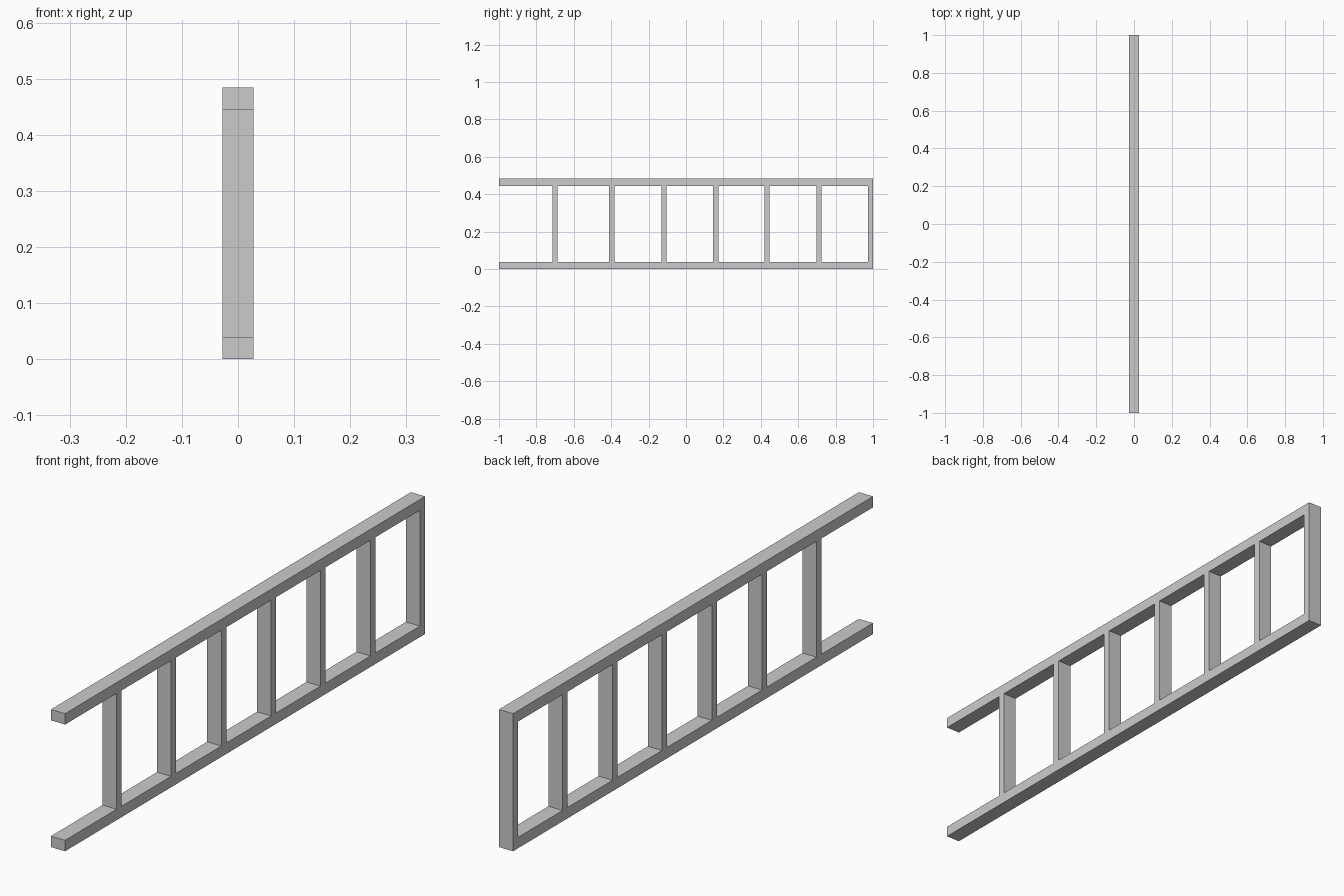
import bpy

if "Cube" in bpy.data.objects:
    bpy.data.objects.remove(bpy.data.objects["Cube"])

WIDTH = 0.055          # depth of the ladder along x
HEIGHT = 0.484         # overall height
RAIL = 0.0385          # rail thickness
RUNG = 0.028           # rung thickness


def box(name, y0, y1, z0, z1):
    bpy.ops.mesh.primitive_cube_add(size=1, location=(0, (y0 + y1) / 2, (z0 + z1) / 2))
    ob = bpy.context.object
    ob.name = name
    ob.scale = (WIDTH, y1 - y0, z1 - z0)
    bpy.ops.object.transform_apply(location=False, rotation=False, scale=True)
    return ob


# Long side rails
box("lower_rail", -1, 1, 0, RAIL)
box("upper_rail", -1, 1, HEIGHT - RAIL, HEIGHT)

# Rungs between the rails, the last one flush with the rail ends
for i, y in enumerate((-0.70, -0.397, -0.118, 0.159, 0.433, 0.711, 1 - RUNG / 2)):
    box(f"rung_{i + 1}", y - RUNG / 2, y + RUNG / 2, RAIL, HEIGHT - RAIL)
